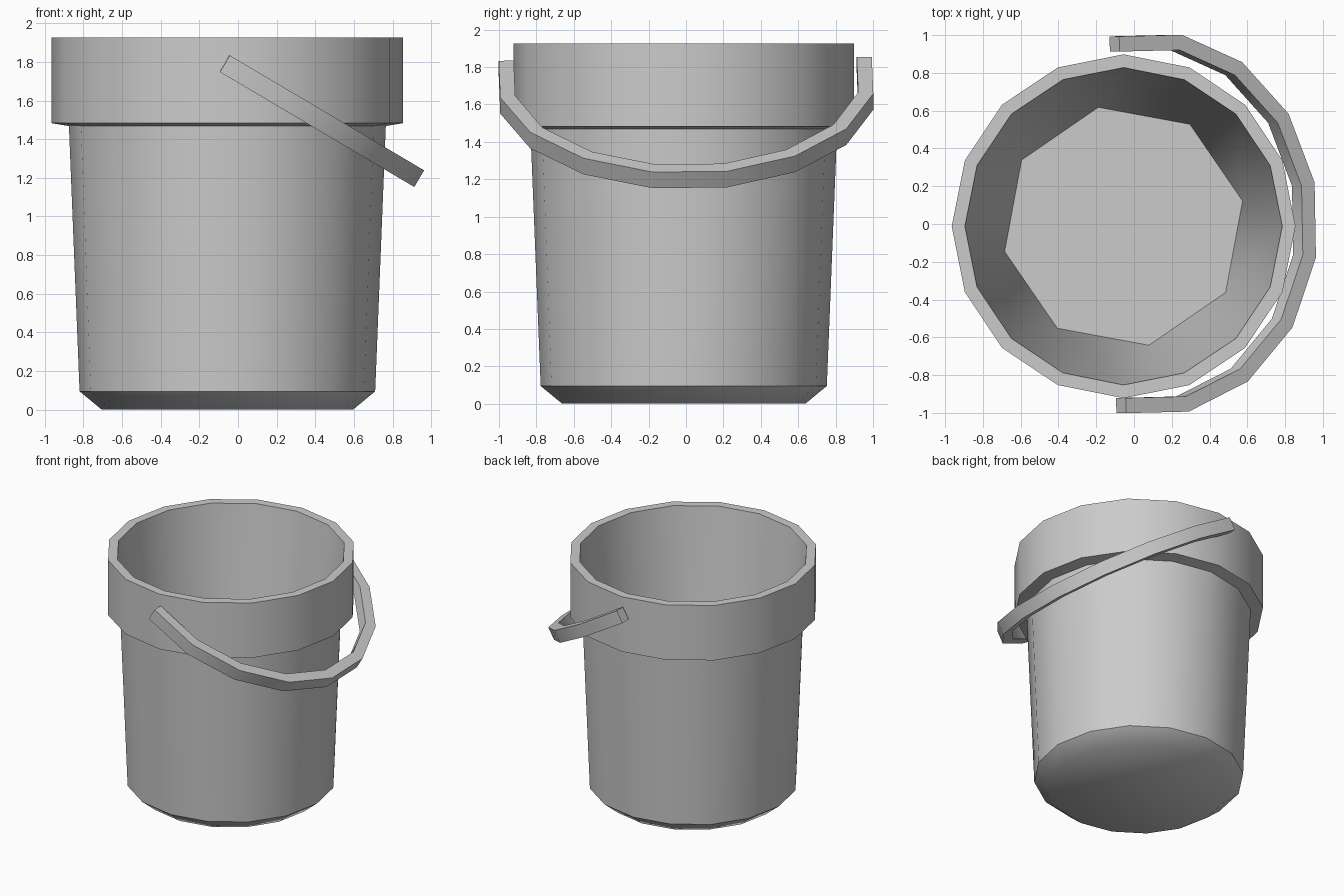
import bpy, bmesh, math
from mathutils import Matrix, Vector

cube = bpy.data.objects.get("Cube")
if cube:
    bpy.data.objects.remove(cube, do_unlink=True)

grey = bpy.data.materials.new("plain_grey")
grey.use_nodes = True
GREY = (0.6, 0.6, 0.6, 1)
grey.diffuse_color = GREY
grey.node_tree.nodes["Principled BSDF"].inputs["Base Color"].default_value = GREY

SIDES = 16
STEP = math.tau / SIDES


def finish(bm, name, angle):
    bmesh.ops.recalc_face_normals(bm, faces=bm.faces)
    mesh = bpy.data.meshes.new(name)
    bm.to_mesh(mesh)
    bm.free()
    mesh.materials.append(grey)
    obj = bpy.data.objects.new(name, mesh)
    bpy.context.collection.objects.link(obj)
    bpy.ops.object.select_all(action='DESELECT')
    obj.select_set(True)
    bpy.context.view_layer.objects.active = obj
    bpy.ops.object.shade_smooth_by_angle(angle=math.radians(angle))
    return obj


def ring(bm, radius, z, count=SIDES, turn=0.0):
    return [bm.verts.new((radius * math.cos(math.tau * i / count + turn),
                          radius * math.sin(math.tau * i / count + turn), z))
            for i in range(count)]


def skin(bm, a, b):
    n = len(a)
    for i in range(n):
        j = (i + 1) % n
        bm.faces.new((a[i], a[j], b[j], b[i]))


# Bucket: chamfered base, tapered body, wide collar and flat rim
bm = bmesh.new()
profile = [(0.65, 0), (0.765, 0.095), (0.82, 1.468),
           (0.91, 1.483), (0.91, 1.925), (0.84, 1.925)]
rings = [ring(bm, r, z) for r, z in profile]
for a, b in zip(rings, rings[1:]):
    skin(bm, a, b)
bm.faces.new(rings[0])

# Inner wall narrows to an eight-sided floor
rim = rings[-1]
floor = ring(bm, 0.644, 0.1, SIDES // 2, math.radians(12))
bm.faces.new(floor)
for j, f in enumerate(floor):
    a, b, c = (rim[(2 * j + k) % SIDES] for k in range(3))
    bm.faces.new((a, b, f))
    bm.faces.new((b, c, f))
    bm.faces.new((c, floor[(j + 1) % len(floor)], f))
bucket = finish(bm, "bucket", 45)
bucket.location = (-0.055, -0.012, 0)

# Handle: half ring with straight ends, drawn flat and then tilted
bm = bmesh.new()
angles = [(k - 3.5) * STEP for k in range(8)]


def arc(radius):
    pts = [(radius * math.cos(t), radius * math.sin(t)) for t in angles]
    end = -0.188
    return [(end, pts[0][1])] + pts + [(end, pts[-1][1])]


sections = []
for (ox, oy), (ix, iy) in zip(arc(1.017), arc(0.935)):
    sections.append([bm.verts.new(p) for p in
                     ((ox, oy, 0), (ix, iy, 0), (ix, iy, -0.1), (ox, oy, -0.1))])
for a, b in zip(sections, sections[1:]):
    skin(bm, a, b)
bm.faces.new(sections[0])
bm.faces.new(sections[-1])

pivot = Vector((-0.045, 0, 1.835))
tilt = Matrix.Rotation(math.radians(30.6), 4, 'Y')
place = (Matrix.Translation(pivot) @ tilt @ Matrix.Translation((0.17, 0, 0))
         @ Matrix.Rotation(math.radians(1.2), 4, 'Z'))
bm.transform(place)
finish(bm, "handle", 30)
